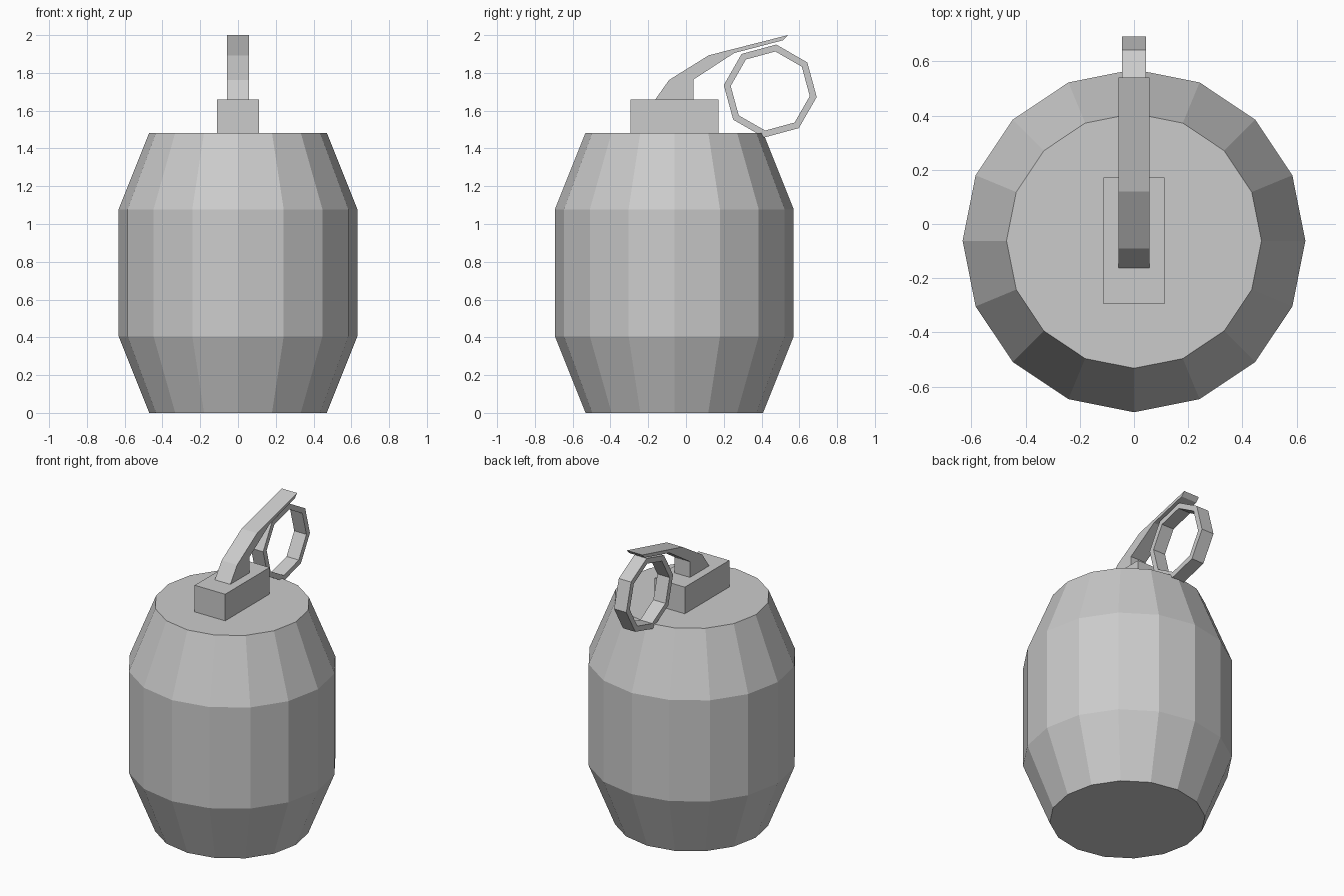
import bpy, math

if "Cube" in bpy.data.objects:
    bpy.data.objects.remove(bpy.data.objects["Cube"])


def mesh_object(name, verts, faces):
    mesh = bpy.data.meshes.new(name)
    mesh.from_pydata(verts, [], faces)
    obj = bpy.data.objects.new(name, mesh)
    bpy.context.collection.objects.link(obj)
    return obj


def circle(n, r, start=0.0):
    return [(r * math.cos(start + 2 * math.pi * i / n),
             r * math.sin(start + 2 * math.pi * i / n)) for i in range(n)]


def extrude_x(name, profile, half):
    # Extrude a closed (y, z) profile symmetrically along x
    n = len(profile)
    verts = [(s * half, y, z) for s in (-1, 1) for y, z in profile]
    faces = [(i, (i + 1) % n, n + (i + 1) % n, n + i) for i in range(n)]
    faces += [tuple(reversed(range(n))), tuple(range(n, 2 * n))]
    return mesh_object(name, verts, faces)


# Barrel-shaped body: four stacked 16-sided loops
N = 16
levels = [(0.47, 0), (0.632, 0.405), (0.632, 1.078), (0.47, 1.483)]
verts = [(x, y - 0.062, z) for r, z in levels for x, y in circle(N, r)]
faces = [(k * N + i, k * N + (i + 1) % N, (k + 1) * N + (i + 1) % N, (k + 1) * N + i)
         for k in range(3) for i in range(N)]
faces += [tuple(reversed(range(N))), tuple(range(3 * N, 4 * N))]
mesh_object("body", verts, faces)

# Fuse block on top
extrude_x("fuse_block", [(-0.295, 1.483), (0.172, 1.483), (0.172, 1.66), (-0.295, 1.66)], 0.112)

# Bent safety lever (front edge up, then back along the underside)
extrude_x("lever", [(0.04, 1.66), (0.04, 1.765), (0.255, 1.905), (0.515, 1.973),
                    (0.54, 2.0), (0.12, 1.893), (-0.09, 1.762), (-0.162, 1.66)], 0.057)

# Octagonal pull ring
start = math.radians(-7.3)
rings = [(x, y + 0.446, z + 1.704) for x, r in ((-0.045, 0.248), (0.045, 0.248),
                                                (0.045, 0.211), (-0.045, 0.211))
         for y, z in circle(8, r, start) for x in (x,)]
ring_faces = [(k * 8 + i, k * 8 + (i + 1) % 8,
               (k + 1) % 4 * 8 + (i + 1) % 8, (k + 1) % 4 * 8 + i)
              for k in range(4) for i in range(8)]
mesh_object("pull_ring", rings, ring_faces)

# Consistent outward normals
import bmesh
for obj in bpy.context.collection.objects:
    bm = bmesh.new()
    bm.from_mesh(obj.data)
    bmesh.ops.recalc_face_normals(bm, faces=bm.faces)
    bm.to_mesh(obj.data)
    bm.free()
